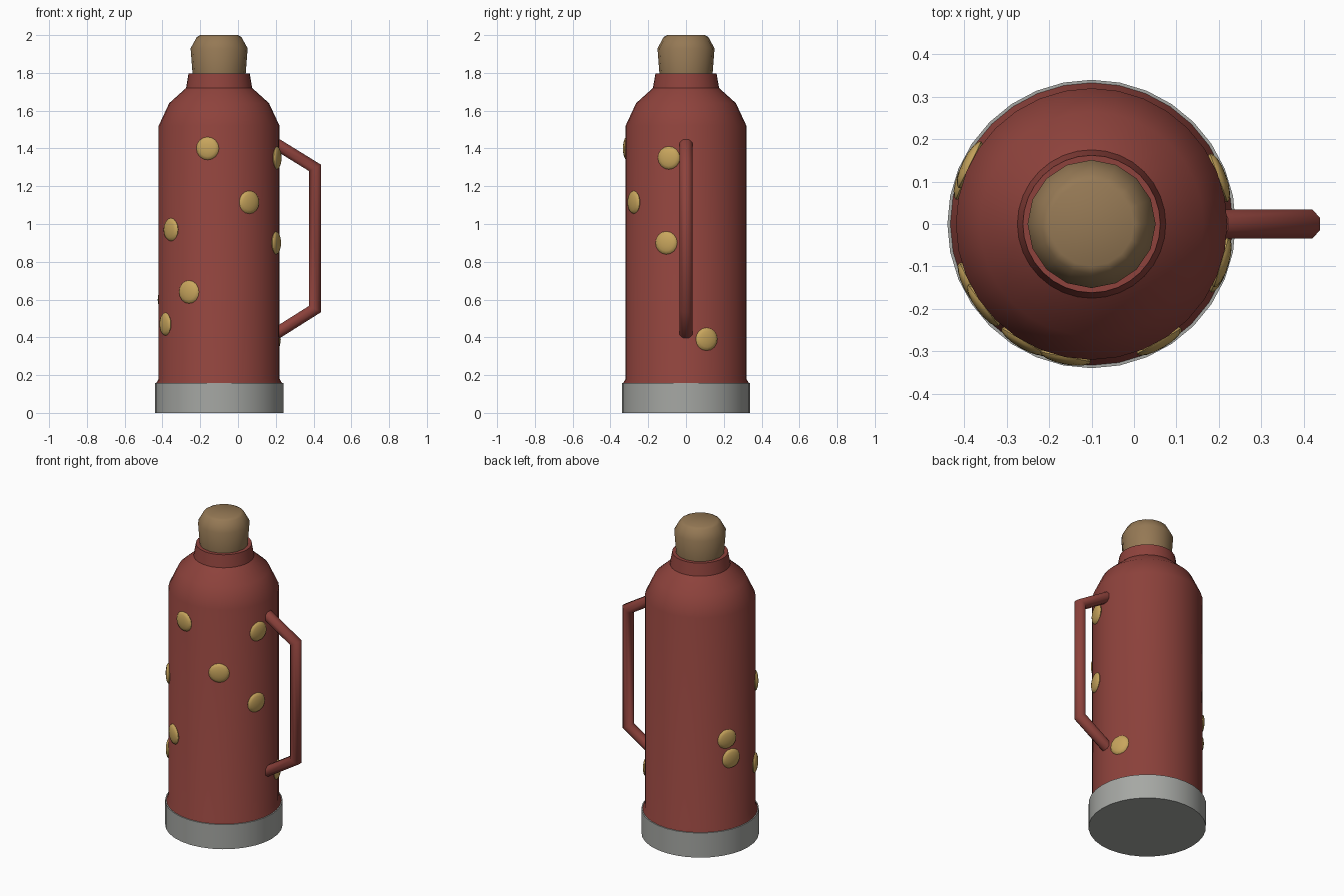
import bpy, bmesh
from math import sin, cos, pi, radians
from mathutils import Vector, Matrix

if "Cube" in bpy.data.objects:
    bpy.data.objects.remove(bpy.data.objects["Cube"])

AXIS_X = -0.10   # centre line of the flask


def material(name, rgb):
    m = bpy.data.materials.new(name)
    m.diffuse_color = (*rgb, 1)
    m.use_nodes = True
    m.node_tree.nodes["Principled BSDF"].inputs["Base Color"].default_value = m.diffuse_color
    return m


RED = material("red_enamel", (0.27, 0.055, 0.045))
GOLD = material("gold", (0.58, 0.38, 0.11))
CORK = material("cork", (0.30, 0.19, 0.09))
GREY = material("grey_metal", (0.38, 0.39, 0.37))


def finish(name, bm, mat, angle=35):
    bmesh.ops.recalc_face_normals(bm, faces=bm.faces[:])
    me = bpy.data.meshes.new(name)
    bm.to_mesh(me)
    bm.free()
    me.materials.append(mat)
    ob = bpy.data.objects.new(name, me)
    bpy.context.collection.objects.link(ob)
    bpy.ops.object.select_all(action='DESELECT')
    ob.select_set(True)
    bpy.context.view_layer.objects.active = ob
    bpy.ops.object.shade_smooth_by_angle(angle=radians(angle))
    return ob


def skin(bm, rings):
    """Join rings of points with quads and cap both ends."""
    rings = [[bm.verts.new(p) for p in ring] for ring in rings]
    n = len(rings[0])
    for a, b in zip(rings, rings[1:]):
        for i in range(n):
            j = (i + 1) % n
            bm.faces.new((a[i], a[j], b[j], b[i]))
    bm.faces.new(rings[0])
    bm.faces.new(rings[-1])


def lathe(name, profile, sides, mat):
    bm = bmesh.new()
    skin(bm, [[(AXIS_X + r * cos(2 * pi * i / sides), r * sin(2 * pi * i / sides), z)
               for i in range(sides)] for r, z in profile])
    return finish(name, bm, mat)


# Flask: base band, body with stepped shoulder and neck, cork stopper
lathe("base_band", [(0.34, 0), (0.34, 0.157)], 32, GREY)
lathe("body", [(0.32, 0.005), (0.333, 0.06), (0.333, 0.158), (0.32, 0.18), (0.32, 1.52),
               (0.264, 1.64), (0.175, 1.72), (0.162, 1.797)], 32, RED)
lathe("stopper", [(0.138, 1.75), (0.141, 1.80), (0.151, 1.93), (0.118, 1.99), (0.10, 2.0)],
      16, CORK)

# Handle: octagonal tube with mitred corners
path = [Vector(p) for p in ((0.205, 0, 1.422), (0.408, 0, 1.297),
                            (0.408, 0, 0.55), (0.205, 0, 0.422))]
rings = []
for i, p in enumerate(path):
    d_in = (p - path[max(i - 1, 0)]).normalized()
    d_out = (path[min(i + 1, 3)] - p).normalized()
    tangent = (d_in + d_out).normalized()
    side = tangent.cross(Vector((0, 1, 0)))
    stretch = 1 / tangent.dot(d_out if d_out.length else d_in)
    rings.append([p + side * stretch * 0.031 * cos(pi / 8 + k * pi / 4) / cos(pi / 8)
                  + Vector((0, 0.034 * sin(pi / 8 + k * pi / 4) / cos(pi / 8), 0))
                  for k in range(8)])
bm = bmesh.new()
skin(bm, rings)
finish("handle", bm, RED, 50)

# Gold spots: flattened balls on the body wall (angle around axis, height)
spots = [(259, 1.40), (300, 1.115), (217, 0.97), (240, 0.64), (207, 0.47),
         (343.5, 1.35), (341, 0.90), (20, 0.39), (154, 0.73), (159, 0.60)]
for n, (deg, z) in enumerate(spots, 1):
    bm = bmesh.new()
    bmesh.ops.create_uvsphere(
        bm, u_segments=16, v_segments=8, radius=1,
        matrix=Matrix.Translation((AXIS_X, 0, z)) @ Matrix.Rotation(radians(deg), 4, 'Z')
        @ Matrix.Translation((0.319, 0, 0)) @ Matrix.Rotation(pi / 2, 4, 'Y')
        @ Matrix.Diagonal((0.061, 0.061, 0.018, 1)))
    finish(f"spot_{n:02d}", bm, GOLD, 60)
